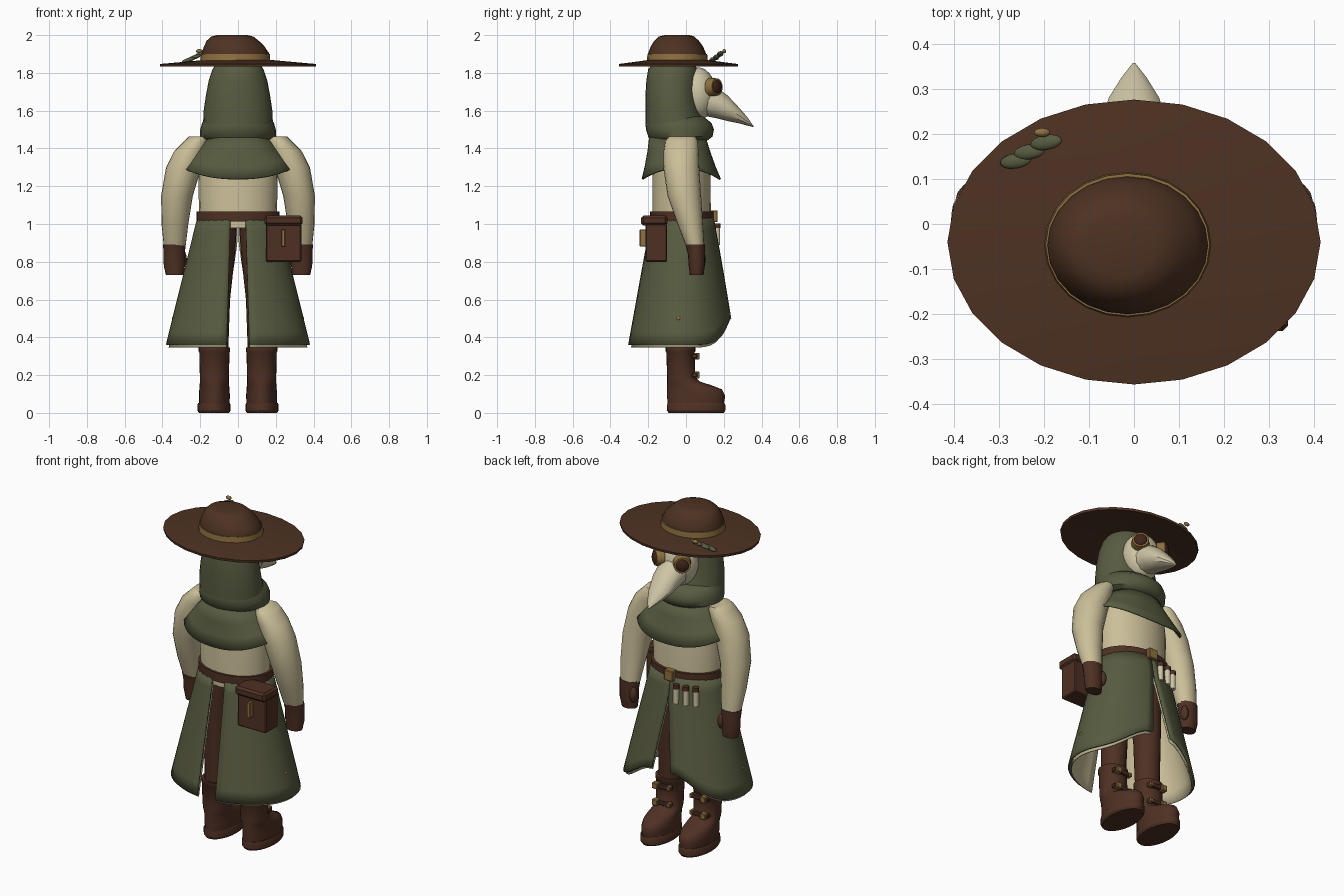
import bpy, bmesh, math
from mathutils import Vector, Matrix


def mat(name, rgb):
    m = bpy.data.materials.new(name)
    m.diffuse_color = (*rgb, 1)
    return m


BROWN = mat("hat_brown", (0.075, 0.032, 0.016))
LEATHER = mat("leather_brown", (0.078, 0.030, 0.017))
GREEN = mat("olive_cloth", (0.098, 0.106, 0.052))
CREAM = mat("cream_cloth", (0.600, 0.525, 0.320))
BONE = mat("bone_mask", (0.620, 0.560, 0.380))
BRASS = mat("brass", (0.280, 0.165, 0.050))
LENS = mat("dark_lens", (0.050, 0.018, 0.010))


def finish(name, bm, material, angle=40):
    bmesh.ops.recalc_face_normals(bm, faces=bm.faces[:])
    me = bpy.data.meshes.new(name)
    bm.to_mesh(me)
    bm.free()
    me.materials.append(material)
    me.shade_smooth()
    me.set_sharp_from_angle(angle=math.radians(angle))
    ob = bpy.data.objects.new(name, me)
    bpy.context.collection.objects.link(ob)
    return ob


def bridge(bm, rings):
    n = len(rings[0])
    for a, b in zip(rings, rings[1:]):
        for i in range(n):
            j = (i + 1) % n
            bm.faces.new((a[i], a[j], b[j], b[i]))
    bm.faces.new(rings[0])
    bm.faces.new(rings[-1])


def loft(name, rings, material, n=24, angle=40, sx=1):
    """Closed stack of ellipses: (z, centre x, half width, back y, front y)."""
    bm = bmesh.new()
    out = []
    for z, cx, rx, y0, y1 in rings:
        cy, ry = (y0 + y1) / 2, (y1 - y0) / 2
        out.append([bm.verts.new((sx * (cx + rx * math.cos(2 * math.pi * i / n)),
                                  cy + ry * math.sin(2 * math.pi * i / n), z))
                    for i in range(n)])
    bridge(bm, out)
    return finish(name, bm, material, angle)


def box(name, x, y, z, material, bevel=0.004):
    bm = bmesh.new()
    bmesh.ops.create_cube(bm, size=1)
    for v in bm.verts:
        v.co = Vector([(r[0] + r[1]) / 2 + c * (r[1] - r[0]) for r, c in zip((x, y, z), v.co)])
    bmesh.ops.bevel(bm, geom=bm.edges[:], offset=bevel, segments=1, affect='EDGES')
    return finish(name, bm, material, 25)


def ellipsoid(name, c, r, material, rot=None, seg=16):
    bm = bmesh.new()
    m = Matrix.Translation(c) @ (rot or Matrix()) @ Matrix.Diagonal((*r, 1))
    bmesh.ops.create_uvsphere(bm, u_segments=seg, v_segments=seg // 2 + 2, radius=1, matrix=m)
    return finish(name, bm, material, 60)


def disc(name, c, axis, r, depth, material, r2=None):
    bm = bmesh.new()
    rot = Vector(axis).to_track_quat('Z', 'Y').to_matrix().to_4x4()
    bmesh.ops.create_cone(bm, cap_ends=True, segments=20, radius1=r, radius2=r2 or r,
                          depth=depth, matrix=Matrix.Translation(c) @ rot)
    return finish(name, bm, material, 30)


def coat_panels(name, inset, drop, thick, material):
    """Two flared skirt halves, slit at the back and cut away at the front."""
    bm = bmesh.new()
    cols, rows = 22, 10
    for s in (1, -1):
        grid = []
        for r in range(rows + 1):
            line = []
            for c in range(cols + 1):
                u = c / cols
                hem = 0.36 - drop + 0.14 * max(0, math.cos(u * math.pi)) ** 6
                z = 1.03 + (hem - 1.03) * r / rows
                k = (1.03 - z) / 0.67
                rx, ry = 0.212 + 0.165 * k - inset, 0.163 + 0.122 * k - inset
                front = math.asin((0.002 + 0.15 * max(0, 0.91 - z)) / rx)
                back = math.pi - math.asin((0.04 + 0.02 * k) / rx)
                t = front + (back - front) * u
                line.append(bm.verts.new((s * rx * math.sin(t), -0.02 + ry * math.cos(t), z)))
            grid.append(line)
        for a, b in zip(grid, grid[1:]):
            for c in range(cols):
                bm.faces.new((a[c], a[c + 1], b[c + 1], b[c])[::s])
    ob = finish(name, bm, material)
    sol = ob.modifiers.new("thickness", 'SOLIDIFY')
    sol.thickness, sol.offset = thick, 0
    return ob


# Body and coat
loft("torso", [(0.98, 0, 0.205, -0.178, 0.132), (1.25, 0, 0.21, -0.178, 0.13),
               (1.36, 0, 0.205, -0.17, 0.115), (1.42, 0, 0.19, -0.15, 0.09),
               (1.455, 0, 0.15, -0.13, 0.06)], CREAM)
coat_panels("coat_skirt", 0, 0, 0.01, GREEN)
coat_panels("coat_lining", 0.016, 0.014, 0.006, CREAM)
loft("belt", [(1.012, 0, 0.22, -0.19, 0.147), (1.065, 0, 0.22, -0.19, 0.147)], LEATHER, 32)
box("belt_buckle", (-0.03, 0.03), (0.13, 0.168), (1.01, 1.072), BRASS)

# Shoulder cape with a hem that lifts at the sides
bm = bmesh.new()
n, prev = 40, None
for t in (0, 0.35, 0.7, 1):
    ring = []
    for i in range(n):
        c, s = math.cos(2 * math.pi * i / n), math.sin(2 * math.pi * i / n)
        low = 1.238 + 0.06 * c * c
        px, py = math.copysign(abs(c) ** 0.85, c), math.copysign(abs(s) ** 0.85, s)
        ring.append(bm.verts.new(((0.155 + 0.14 * t) * px,
                                  -0.045 + 0.02 * t + (0.15 + 0.06 * t - 0.02 * t * (1 - t)) * py,
                                  1.46 + (low - 1.46) * t)))
    if prev:
        for i in range(n):
            j = (i + 1) % n
            bm.faces.new((prev[i], prev[j], ring[j], ring[i]))
    prev = ring
cape = finish("shoulder_cape", bm, GREEN)
sol = cape.modifiers.new("thickness", 'SOLIDIFY')
sol.thickness = 0.01

# Hood with thick neck fold
loft("hood", [(1.53, 0, 0.185, -0.215, 0.10), (1.6, 0, 0.182, -0.215, 0.075),
              (1.68, 0, 0.17, -0.215, 0.065), (1.76, 0, 0.155, -0.21, 0.062),
              (1.82, 0, 0.135, -0.2, 0.06), (1.855, 0, 0.11, -0.17, 0.04)], GREEN, 28)
loft("neck_fold", [(1.44, 0, 0.16, -0.18, 0.11), (1.462, 0, 0.2, -0.2, 0.14),
                   (1.5, 0, 0.2, -0.212, 0.148), (1.535, 0, 0.19, -0.215, 0.135),
                   (1.57, 0, 0.17, -0.2, 0.09)], GREEN, 28, 50)

# Beaked mask
ellipsoid("mask_face", (0, 0.06, 1.69), (0.11, 0.1, 0.14), BONE, seg=24)
bm = bmesh.new()
rings = []
for y, z, rx, rz in ((0.10, 1.66, 0.085, 0.088), (0.16, 1.642, 0.084, 0.082),
                     (0.22, 1.613, 0.076, 0.068), (0.28, 1.575, 0.056, 0.042),
                     (0.325, 1.543, 0.028, 0.022), (0.357, 1.516, 0.003, 0.003)):
    ring = []
    for i in range(12):
        a = 2 * math.pi * i / 12
        ring.append(bm.verts.new((rx * math.cos(a), y, z + rz * math.sin(a))))
    rings.append(ring)
bridge(bm, rings)
finish("beak", bm, BONE, 35)
for s, side in ((1, "right"), (-1, "left")):
    d = Vector((s * 0.62, 0.78, 0.05)).normalized()
    c = Vector((s * 0.078, 0.148, 1.725))
    disc(side + "_goggle_rim", c, d, 0.05, 0.045, BRASS, 0.045)
    ellipsoid(side + "_goggle_lens", c + d * 0.022, (0.036, 0.036, 0.014), LENS,
              d.to_track_quat('Z', 'Y').to_matrix().to_4x4())

# Wide hat
loft("hat_brim", [(1.852, 0, 0.12, -0.14, 0.06), (1.833, 0, 0.412, -0.354, 0.274),
                  (1.847, 0, 0.414, -0.356, 0.276), (1.868, 0, 0.18, -0.2, 0.11)], BROWN, 24, 30)
loft("hat_crown", [(1.86, -0.014, 0.178, -0.2, 0.108), (1.905, -0.014, 0.178, -0.2, 0.105),
                   (1.94, -0.02, 0.16, -0.187, 0.09), (1.97, -0.028, 0.138, -0.168, 0.068),
                   (1.992, -0.03, 0.112, -0.145, 0.045), (2.0, -0.03, 0.08, -0.115, 0.02)],
     BROWN, 24, 50)
loft("hat_band", [(1.862, -0.014, 0.185, -0.207, 0.115), (1.9, -0.014, 0.182, -0.204, 0.112)],
     BRASS, 24)
for i, (x, y, z) in enumerate(((-0.262, 0.14, 1.868), (-0.232, 0.16, 1.882), (-0.195, 0.181, 1.9))):
    ellipsoid("hat_leaf_%d" % i, (x, y, z), (0.037, 0.017, 0.011), GREEN,
              Matrix.Rotation(-0.3, 4, 'Y') @ Matrix.Rotation(0.15, 4, 'Z'))
ellipsoid("hat_pin", (-0.204, 0.203, 1.915), (0.018, 0.01, 0.011), BRASS)

# Arms, legs and boots on both sides
for s, side in ((1, "right"), (-1, "left")):
    loft(side + "_sleeve", [(0.885, 0.335, 0.058, 0.0, 0.096), (1.0, 0.334, 0.071, -0.045, 0.09),
                            (1.15, 0.323, 0.084, -0.098, 0.08), (1.3, 0.287, 0.094, -0.12, 0.07),
                            (1.39, 0.25, 0.085, -0.118, 0.066), (1.44, 0.22, 0.063, -0.11, 0.062),
                            (1.463, 0.21, 0.05, -0.09, 0.05)], CREAM, 20, 50, s)
    loft(side + "_glove", [(0.73, 0.335, 0.047, 0.02, 0.093), (0.78, 0.337, 0.056, 0.014, 0.1),
                           (0.84, 0.338, 0.056, 0.01, 0.1), (0.892, 0.337, 0.06, -0.003, 0.1)],
         LEATHER, 16, 40, s)
    ellipsoid(side + "_thumb", (s * 0.292, 0.08, 0.815), (0.021, 0.025, 0.045), LEATHER)
    loft(side + "_trouser_leg", [(0.32, 0.12, 0.068, -0.095, 0.035), (0.6, 0.115, 0.073, -0.105, 0.05),
                                 (0.85, 0.1, 0.085, -0.12, 0.07), (1.0, 0.095, 0.09, -0.13, 0.08)],
         LEATHER, 20, 40, s)
    loft(side + "_boot", [(0.045, 0.125, 0.08, -0.098, 0.2), (0.09, 0.125, 0.082, -0.1, 0.208),
                          (0.125, 0.125, 0.08, -0.1, 0.19), (0.148, 0.125, 0.078, -0.1, 0.13),
                          (0.165, 0.125, 0.077, -0.1, 0.075), (0.19, 0.125, 0.077, -0.1, 0.05),
                          (0.32, 0.125, 0.08, -0.104, 0.045), (0.325, 0.125, 0.083, -0.108, 0.05),
                          (0.345, 0.125, 0.083, -0.108, 0.05)], LEATHER, 24, 50, s)
    loft(side + "_sole", [(0.0, 0.127, 0.08, -0.092, 0.2), (0.012, 0.127, 0.088, -0.1, 0.208),
                          (0.042, 0.127, 0.088, -0.1, 0.208), (0.052, 0.127, 0.083, -0.097, 0.203)],
         LEATHER, 24, 30, s)
    for z in (0.2, 0.3):
        name = "%s_boot_strap_%d" % (side, z * 100)
        cx = s * 0.125
        box(name, (cx - 0.06, cx + 0.06), (0.03, 0.06), (z - 0.012, z + 0.012), LEATHER)
        box(name + "_buckle", (cx - 0.018 + s * 0.035, cx + 0.018 + s * 0.035), (0.04, 0.072),
            (z - 0.018, z + 0.018), BRASS)
        box(name + "_tip", (cx - 0.01 - s * 0.05, cx + 0.01 - s * 0.05), (0.035, 0.064),
            (z - 0.013, z + 0.013), BRASS)
    ellipsoid(side + "_coat_stud", (s * 0.344, -0.04, 0.5), (0.006, 0.011, 0.011), BRASS, seg=8)

# Hip pouch at the back
box("pouch", (0.147, 0.335), (-0.215, -0.1), (0.8, 1.0), LEATHER, 0.006)
box("pouch_lid", (0.14, 0.342), (-0.237, -0.098), (0.992, 1.045), LEATHER, 0.012)
box("pouch_clasp", (0.23, 0.25), (-0.245, -0.212), (0.88, 0.972), BRASS, 0.003)

# Vials hanging from the belt
for i, (x, y) in enumerate(((-0.05, 0.165), (-0.108, 0.155), (-0.16, 0.135))):
    disc("vial_%d" % i, (x, y, 0.935), (0, 0, 1), 0.016, 0.09, BONE)
    disc("vial_cork_%d" % i, (x, y, 0.99), (0, 0, 1), 0.018, 0.024, LEATHER)
